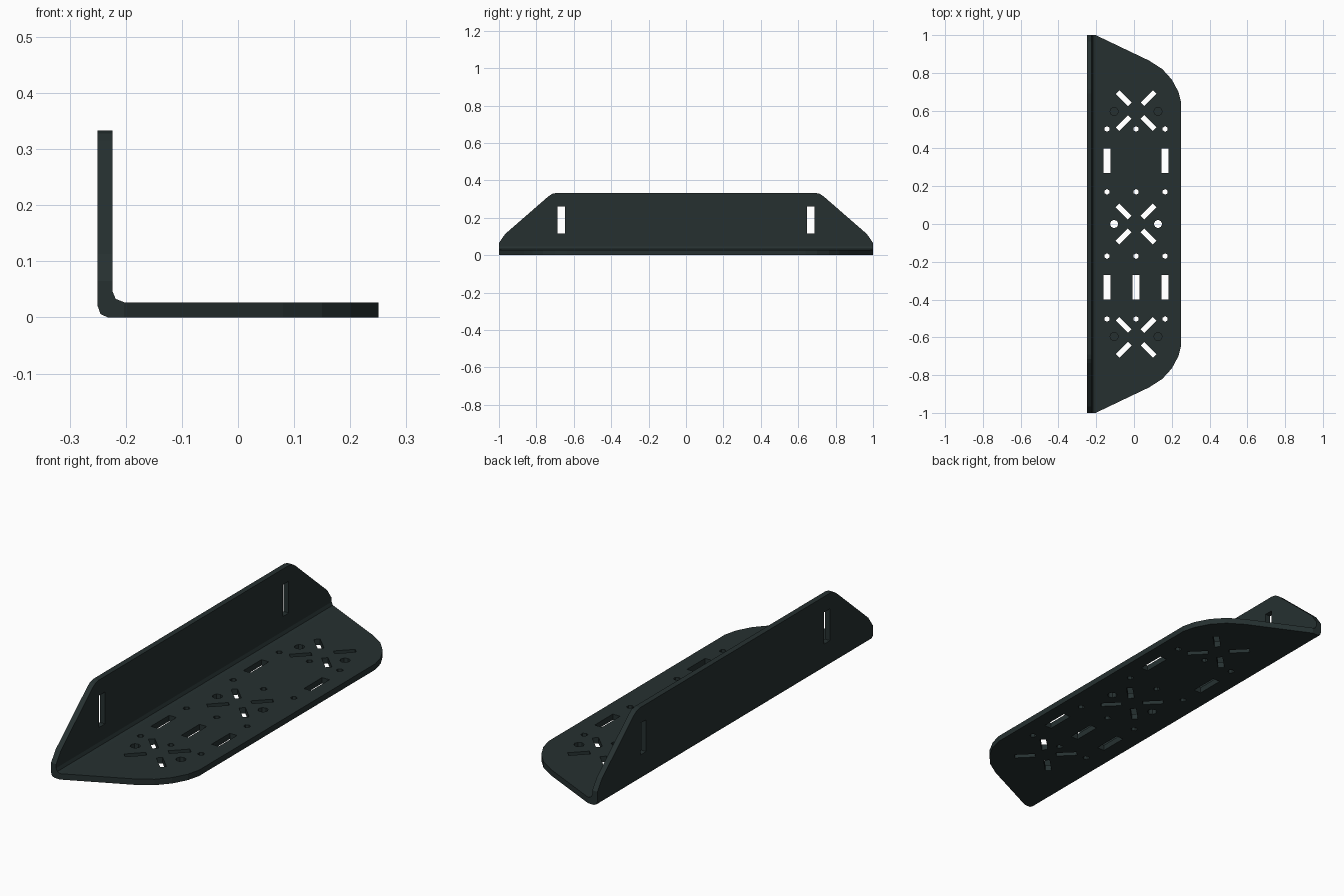
import bpy, bmesh, math
from mathutils import Vector
from mathutils.geometry import tessellate_polygon

if "Cube" in bpy.data.objects:
    bpy.data.objects.remove(bpy.data.objects["Cube"])

bm = bmesh.new()
T = 0.027          # base thickness
XB, ZB = -0.203, 0.065   # where the bend meets base and flange


def rect(cx, cy, w, h, ang=0.0):
    c, s = math.cos(ang), math.sin(ang)
    return [(cx + x * c - y * s, cy + x * s + y * c)
            for x, y in ((-w/2, -h/2), (w/2, -h/2), (w/2, h/2), (-w/2, h/2))]


def disc(cx, cy, r, n):
    return [(cx + r * math.sin(2 * math.pi * i / n),
             cy + r * math.cos(2 * math.pi * i / n)) for i in range(n)]


def fill(loops, to3d, d):
    """Cap a perforated outline at depth d."""
    flat = [p for l in loops for p in l]
    tris = tessellate_polygon([[Vector((p[0], p[1], 0)) for p in l] for l in loops])
    vs = [bm.verts.new(to3d(p[0], p[1], d)) for p in flat]
    for t in tris:
        if len(set(t)) == 3:
            bm.faces.new([vs[i] for i in t])


def walls(loop, to3d, d0, d1, closed=True):
    n = len(loop)
    a = [bm.verts.new(to3d(*p, d0)) for p in loop]
    b = [bm.verts.new(to3d(*p, d1)) for p in loop]
    for i in range(n if closed else n - 1):
        j = (i + 1) % n
        bm.faces.new((a[i], a[j], b[j], b[i]))


def plate(outline, holes, blind, to3d, d0, d1):
    """Perforated plate; the outline's closing edge stays open for the bend."""
    fill([outline] + holes, to3d, d0)
    fill([outline] + holes + blind, to3d, d1)
    walls(outline, to3d, d0, d1, closed=False)
    for h in holes:
        walls(h, to3d, d0, d1)
    for h in blind:
        walls(h, to3d, d0 + 0.004, d1)
        fill([h], to3d, d0 + 0.004)


def mirrored(half, axis):
    """Append the mirror image of a half outline."""
    return half + [(-x, y) if axis == 0 else (x, -y) for x, y in reversed(half)]


# Base plate with mounting pattern
base = mirrored([(XB, 1.0), (0.08, 0.865), (0.15, 0.82), (0.20, 0.765),
                 (0.235, 0.70), (0.25, 0.64)], 1)
CX, DX = 0.011, 0.154
holes, blind = [], []
for y in (-0.6, 0.0, 0.6):                       # diagonal slot crosses
    for sx in (-1, 1):
        for sy in (-1, 1):
            holes.append(rect(CX + sx * 0.066, y + sy * 0.066, 0.092, 0.027,
                              sx * sy * math.pi / 4))
        (blind if y else holes).append(disc(CX + sx * 0.116, y * 0.993, 0.022, 8))
for y in (-0.503, -0.17, 0.17, 0.503):           # small holes
    for k in (-1, 0, 1):
        holes.append(disc(CX + k * DX, y, 0.015, 6))
for y, ks in ((0.335, (-1, 1)), (-0.335, (-1, 0, 1))):   # straight slots
    for k in ks:
        holes.append(rect(CX + k * DX, y, 0.037, 0.132))
plate(base, holes, blind, lambda x, y, d: (x, y, d), 0.0, T)

# Upright flange with two slots (outline in y, z)
flange = mirrored([(1.0, ZB), (0.967, 0.113), (0.735, 0.315), (0.715, 0.328), (0.69, 0.333)], 0)
plate(flange, [rect(s * 0.667, 0.188, 0.042, 0.146) for s in (-1, 1)], [],
      lambda y, z, d: (d, y, z), -0.25, -0.224)

# Bend joining both plates
bend = [(-0.25, ZB), (-0.25, 0.02), (-0.245, 0.006), (-0.232, 0.0), (XB, 0.0),
        (XB, T), (-0.218, 0.033), (-0.224, 0.047), (-0.224, ZB)]
rows = [[bm.verts.new((x, y, z)) for x, z in bend] for y in (-1.0, 1.0)]
for i in range(len(bend) - 1):
    if i != 4:                                   # open towards the base
        bm.faces.new((rows[0][i], rows[0][i+1], rows[1][i+1], rows[1][i]))
for r in rows:
    bm.faces.new(r)

# Weld into one solid
bmesh.ops.remove_doubles(bm, verts=bm.verts, dist=1e-5)
bmesh.ops.recalc_face_normals(bm, faces=bm.faces)
me = bpy.data.meshes.new("angle_bracket")
bm.to_mesh(me)
bm.free()
mat = bpy.data.materials.new("dark slate")
mat.diffuse_color = (0.019, 0.030, 0.030, 1)
mat.use_nodes = True
mat.node_tree.nodes["Principled BSDF"].inputs["Base Color"].default_value = mat.diffuse_color
me.materials.append(mat)
ob = bpy.data.objects.new("angle_bracket", me)
bpy.context.collection.objects.link(ob)
